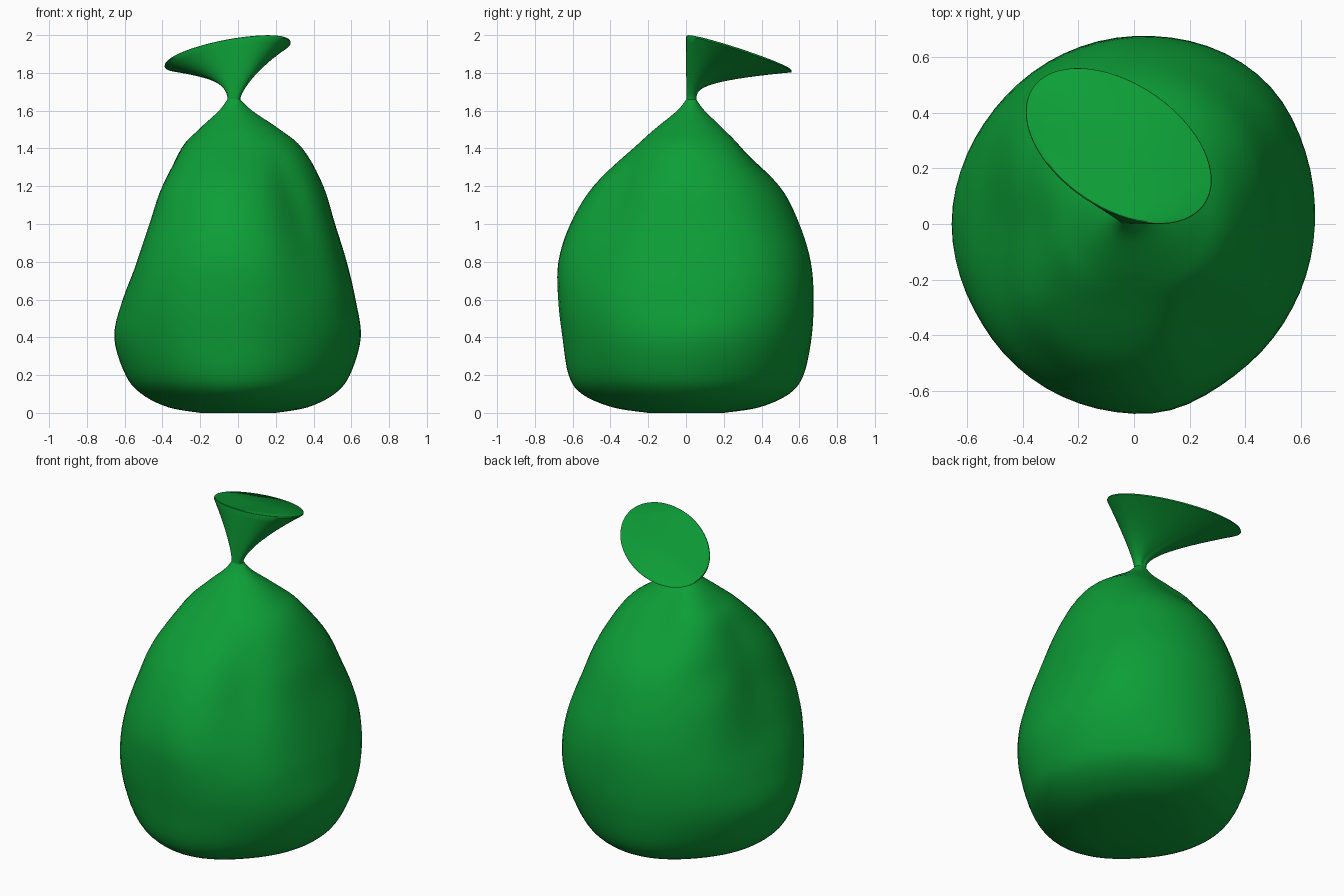
import bpy, bmesh, math
from mathutils import Vector

if "Cube" in bpy.data.objects:
    bpy.data.objects.remove(bpy.data.objects["Cube"])

SEG = 64          # vertices per ring
SUB = 5           # rings between two key sections
NECK = Vector((-0.022, 0.028, 1.66))

# Key sections of the sack: height, then radius towards
# E, NE, N, NW, W, SW, S, SE
SECTIONS = [
    (0.00, .20, .20, .20, .20, .20, .20, .20, .20),
    (0.03, .37, .37, .39, .36, .37, .36, .39, .36),
    (0.10, .51, .515, .545, .50, .51, .505, .55, .50),
    (0.20, .592, .60, .622, .585, .595, .59, .62, .585),
    (0.40, .65, .675, .665, .645, .655, .645, .65, .64),
    (0.60, .62, .695, .675, .645, .61, .66, .67, .645),
    (0.80, .57, .665, .66, .605, .53, .635, .67, .605),
    (1.00, .51, .59, .60, .545, .46, .57, .61, .54),
    (1.20, .45, .50, .495, .465, .395, .48, .49, .45),
    (1.40, .345, .35, .285, .33, .295, .315, .285, .32),
    (1.50, .235, .225, .18, .21, .195, .20, .185, .21),
    (1.60, .095, .085, .072, .08, .08, .08, .073, .08),
    (1.66, .034, .032, .026, .032, .034, .032, .026, .032),
]
# Soft dents and bulges: angle, height, amount, angle spread, height spread
FOLDS = [(-52, 1.1, -.035, 16, .28), (140, 1.17, -.02, 20, .10),
         (-78, .65, .014, 14, .35)]


def spline(a, b, c, d, t):
    """Smooth curve from b to c."""
    return 0.5 * (2 * b + (c - a) * t + (2 * a - 5 * b + 4 * c - d) * t * t
                  + (3 * b - a - 3 * c + d) * t ** 3)


def fold(a, z):
    total = 0
    for ang, h, amount, da, dz in FOLDS:
        diff = (math.degrees(a) - ang + 180) % 360 - 180
        total += amount * math.exp(-(diff / da) ** 2 - ((z - h) / dz) ** 2)
    return total


def sack_ring(section):
    z, radii = section[0], section[1:]
    k = min(max((z - 1.3) / 0.36, 0), 1)
    k = k * k * (3 - 2 * k)
    ring = []
    for i in range(SEG):
        s = i * 8 / SEG
        j = int(s)
        a = math.tau * i / SEG
        r = spline(*(radii[(j + n) % 8] for n in (-1, 0, 1, 2)), s - j)
        r += fold(a, z) * (1 - k)
        ring.append(Vector((NECK.x * k + r * math.cos(a),
                            NECK.y * k + r * math.sin(a), max(z, 0))))
    return ring


def rim_ring(scale, drop):
    """Tilted oval mouth of the tied top."""
    tilt = math.radians(-34)
    ring = []
    for i in range(SEG):
        t = math.tau * i / SEG - tilt
        u, v = 0.373 * scale * math.cos(t), 0.225 * scale * math.sin(t)
        x = -0.055 + u * math.cos(tilt) - v * math.sin(tilt)
        y = 0.28 + u * math.sin(tilt) + v * math.cos(tilt)
        ring.append(Vector((x, y, 1.991 + 0.08 * x - 0.285 * y - drop)))
    return ring


# Sack body rings
rings = []
last = len(SECTIONS) - 1
for k in range(last):
    quad = [SECTIONS[min(max(k + n, 0), last)] for n in (-1, 0, 1, 2)]
    for s in range(SUB):
        rings.append(sack_ring([spline(*vals, s / SUB) for vals in zip(*quad)]))
neck = sack_ring(SECTIONS[-1])
rings.append(neck)

# Flared top: steep on the high side, trumpet-like on the low side
rim = rim_ring(1.0, 0.010)
STEPS = 18
for s in range(1, STEPS + 1):
    f = (s / STEPS) ** 2.2
    ring = []
    for n, r in zip(neck, rim):
        power = 0.33 + 0.45 * min(max((r.z - 1.81) / 0.18, 0), 1)
        p = n.lerp(r, f)
        p.z = n.z + (r.z - n.z) * f ** power
        ring.append(p)
    rings.append(ring)
rings.append(rim_ring(0.995, 0.003))
rings.append(rim_ring(0.98, 0.0))

# Skin the rings and close both ends
bm = bmesh.new()
loops = [[bm.verts.new(p) for p in ring] for ring in rings]
for lo, hi in zip(loops, loops[1:]):
    for i in range(SEG):
        j = (i + 1) % SEG
        bm.faces.new((lo[i], lo[j], hi[j], hi[i]))
bm.faces.new(loops[0][::-1])
bm.faces.new(loops[-1])
mesh = bpy.data.meshes.new("tied_sack")
bm.to_mesh(mesh)
bm.free()

green = bpy.data.materials.new("green")
green.diffuse_color = (0.004, 0.34, 0.038, 1)
green.use_nodes = True
green.node_tree.nodes["Principled BSDF"].inputs["Base Color"].default_value = green.diffuse_color
mesh.materials.append(green)

sack = bpy.data.objects.new("tied_sack", mesh)
bpy.context.collection.objects.link(sack)
bpy.context.view_layer.objects.active = sack
sack.select_set(True)
bpy.ops.object.shade_smooth_by_angle(angle=math.radians(40))
